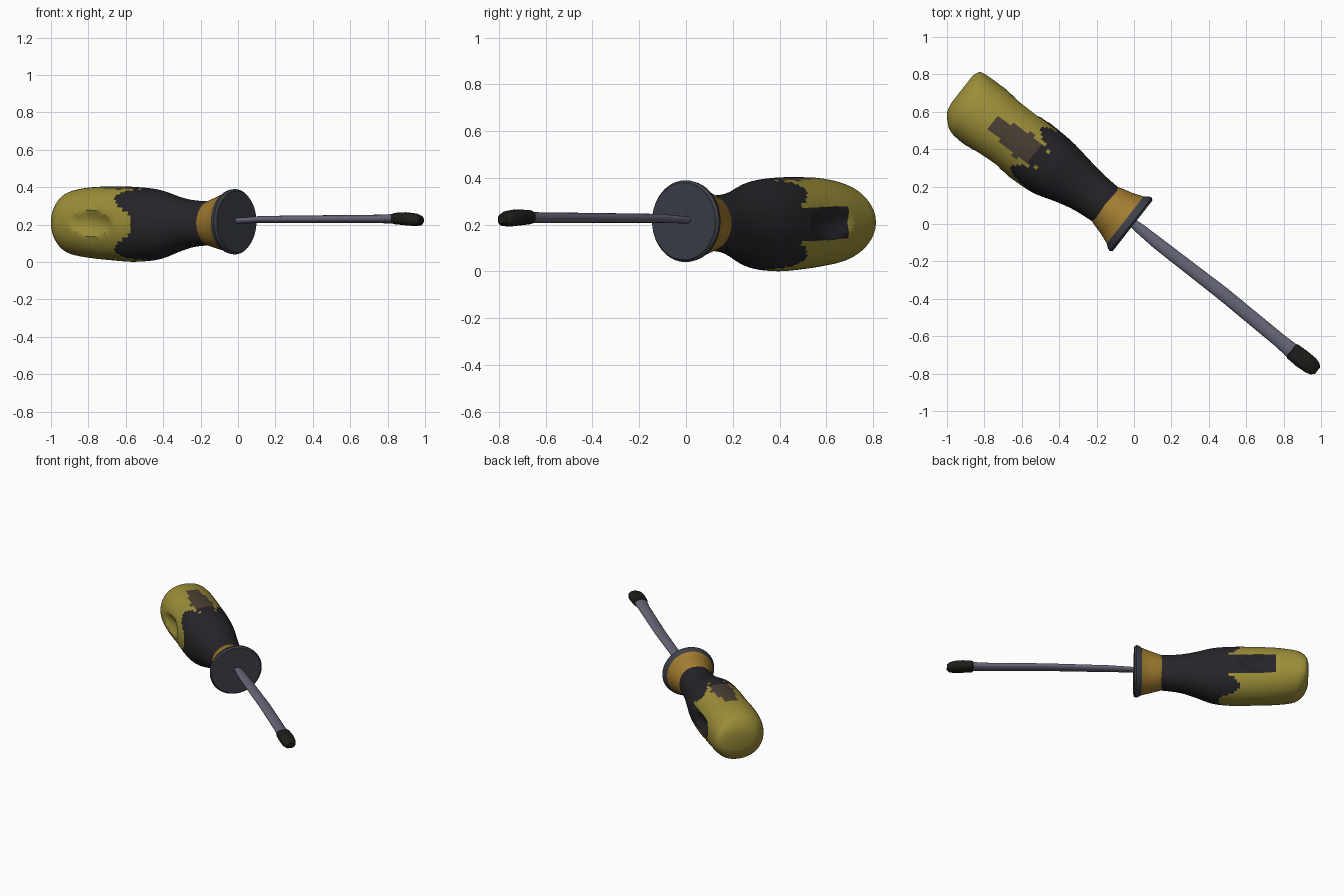
import bpy, bmesh, math
from mathutils import Vector

if "Cube" in bpy.data.objects:
    bpy.data.objects.remove(bpy.data.objects["Cube"])

# Screwdriver frame: u runs along the tool, v sideways, z up
D = Vector((0.787, -0.617, 0))
N = Vector((0.617, 0.787, 0))
Z = Vector((0, 0, 1))


def material(name, rgb):
    m = bpy.data.materials.new(name)
    m.diffuse_color = (*rgb, 1)
    m.use_nodes = True
    m.node_tree.nodes["Principled BSDF"].inputs["Base Color"].default_value = m.diffuse_color
    return m


YELLOW = material("yellow", (0.33, 0.27, 0.04))
BLACK = material("black", (0.02, 0.018, 0.022))
BROWN = material("brown", (0.07, 0.05, 0.035))
AMBER = material("amber", (0.36, 0.20, 0.03))
SLATE = material("slate", (0.045, 0.05, 0.065))
STEEL = material("steel", (0.13, 0.13, 0.18))
TIP = material("tip_black", (0.012, 0.013, 0.01))


def catmull(rows, steps):
    """Smooth a list of section tuples."""
    out = []
    for i in range(len(rows) - 1):
        a, b = rows[max(i - 1, 0)], rows[i]
        c, d = rows[i + 1], rows[min(i + 2, len(rows) - 1)]
        for s in range(steps):
            t = s / steps
            out.append(tuple(
                0.5 * (2 * q + (r - p) * t + (2 * p - 5 * q + 4 * r - w) * t * t
                       + (3 * q - p - 3 * r + w) * t ** 3)
                for p, q, r, w in zip(a, b, c, d)))
    return out + [rows[-1]]


def loft(name, rows, sides, mats, power=2.0, dent=None, paint=None, angle=35):
    """Skin sections (u, v centre, z centre, v radius, z radius) with closed ends."""
    bm = bmesh.new()
    rings = []
    for u, vc, zc, rv, rz in rows:
        ring = []
        for k in range(sides):
            a = 2 * math.pi * k / sides
            c, s = math.cos(a), math.sin(a)
            v = math.copysign(abs(c) ** (2 / power), c) * rv
            z = math.copysign(abs(s) ** (2 / power), s) * rz
            if dent:
                v -= math.copysign(dent(u, z), v)
            ring.append(bm.verts.new(D * u + N * (vc + v) + Z * (zc + z)))
        rings.append(ring)
    for i, (r0, r1) in enumerate(zip(rings, rings[1:])):
        for k in range(sides):
            j = (k + 1) % sides
            f = bm.faces.new((r0[k], r0[j], r1[j], r1[k]))
            if paint:
                u = (rows[i][0] + rows[i + 1][0]) / 2
                f.material_index = paint(u, 2 * math.pi * (k + 0.5) / sides)
    for ring, u in ((rings[0], rows[0][0]), (rings[-1], rows[-1][0])):
        f = bm.faces.new(ring)
        if paint:
            f.material_index = paint(u, 0.8)
    bmesh.ops.recalc_face_normals(bm, faces=bm.faces)
    me = bpy.data.meshes.new(name)
    bm.to_mesh(me)
    bm.free()
    for m in mats:
        me.materials.append(m)
    ob = bpy.data.objects.new(name, me)
    bpy.context.collection.objects.link(ob)
    bpy.ops.object.select_all(action='DESELECT')
    ob.select_set(True)
    bpy.context.view_layer.objects.active = ob
    bpy.ops.object.shade_smooth_by_angle(angle=math.radians(angle))
    return ob


# Handle: swollen grip with a finger scoop on each side
def scoop(u, z):
    q = ((u + 0.83) / 0.14) ** 2 + (z / 0.06) ** 2
    return 0.035 * max(0, 1 - q) ** 0.7


def grip_paint(u, a):
    from_top = abs(a - math.pi / 2)
    if from_top < 0.42 - 0.25 * abs(u + 0.72) / 0.2 and u > -0.92:
        return 2 if u < -0.66 else 1
    if abs(math.sin(a)) < 0.3 and math.cos(a) > 0 and u > -0.95:
        return 1
    return 0 if u < -0.63 + 0.07 * math.cos(4 * a) else 1


handle = [(-1.168, -0.005, 0.21, 0.09, 0.07),
          (-1.155, -0.010, 0.21, 0.135, 0.105),
          (-1.125, -0.022, 0.21, 0.160, 0.145),
          (-1.07, -0.038, 0.21, 0.180, 0.172),
          (-0.95, -0.040, 0.21, 0.185, 0.190),
          (-0.80, -0.035, 0.205, 0.180, 0.198),
          (-0.67, -0.033, 0.201, 0.180, 0.200),
          (-0.53, -0.030, 0.200, 0.172, 0.187),
          (-0.40, -0.020, 0.202, 0.143, 0.148),
          (-0.30, -0.015, 0.205, 0.124, 0.126),
          (-0.17, -0.012, 0.207, 0.113, 0.116)]
loft("handle", catmull(handle, 7), 56, [YELLOW, BLACK, BROWN],
     power=2.15, dent=scoop, paint=grip_paint)

# Collar: amber flare ending in a dark flat guard
collar = [(-0.19, -0.012, 0.207, 0.112, 0.115),
          (-0.175, -0.012, 0.207, 0.120, 0.122),
          (-0.11, -0.012, 0.21, 0.137, 0.142),
          (-0.05, -0.012, 0.214, 0.160, 0.160),
          (-0.03, -0.012, 0.215, 0.176, 0.172),
          (-0.012, -0.012, 0.215, 0.182, 0.175),
          (0.0, -0.012, 0.215, 0.172, 0.165)]
loft("collar", collar, 40, [AMBER, SLATE],
     paint=lambda u, a: 0 if u < -0.05 else 1)

# Shaft: slightly flattened rod
shaft = [(-0.03, 0.0, 0.22, 0.022, 0.016),
         (0.04, 0.0, 0.222, 0.028, 0.016),
         (0.16, -0.003, 0.227, 0.033, 0.019),
         (0.60, 0.0, 0.229, 0.037, 0.021),
         (1.00, -0.010, 0.230, 0.038, 0.023),
         (1.09, -0.013, 0.232, 0.043, 0.026)]
loft("shaft", shaft, 20, [STEEL])

# Blade: dark flattened tip
blade = [(1.075, -0.013, 0.232, 0.034, 0.020),
         (1.085, -0.013, 0.232, 0.047, 0.031),
         (1.15, -0.013, 0.231, 0.050, 0.035),
         (1.21, -0.012, 0.226, 0.047, 0.034),
         (1.24, -0.012, 0.222, 0.038, 0.028),
         (1.256, -0.012, 0.222, 0.022, 0.016)]
loft("blade", blade, 20, [TIP], power=2.6)
